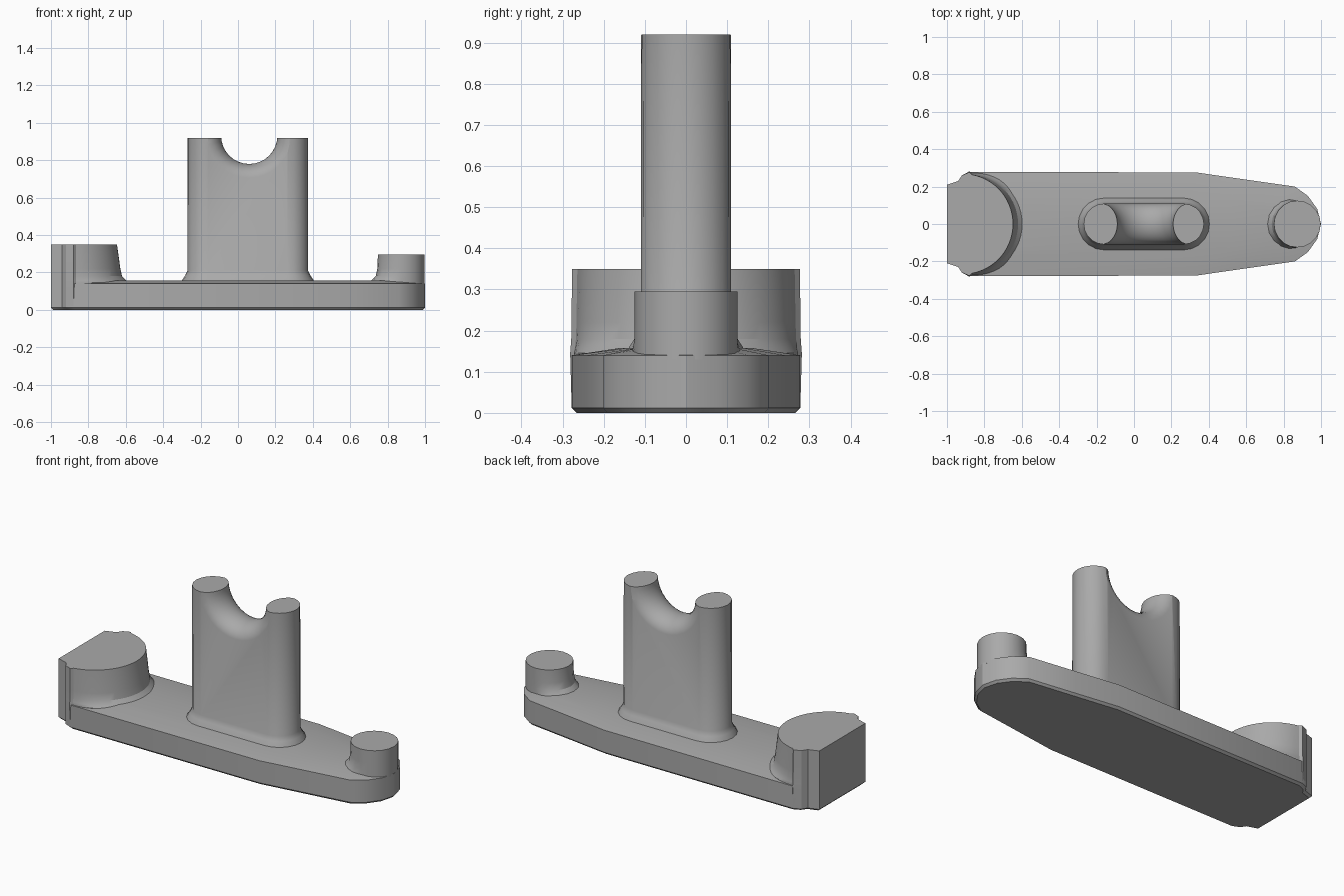
import bpy, bmesh
from math import sin, cos, pi, sqrt, radians

if "Cube" in bpy.data.objects:
    bpy.data.objects.remove(bpy.data.objects["Cube"])

grey = bpy.data.materials.new("plain grey")
grey.use_nodes = True
colour = (0.4, 0.4, 0.4, 1)
grey.diffuse_color = colour
grey.node_tree.nodes["Principled BSDF"].inputs["Base Color"].default_value = colour


def loft(name, rings):
    """Skin matching closed rings of points and cap both ends."""
    bm = bmesh.new()
    loops = [[bm.verts.new(p) for p in ring] for ring in rings]
    n = len(loops[0])
    for a, b in zip(loops, loops[1:]):
        for i in range(n):
            j = (i + 1) % n
            bm.faces.new((a[i], a[j], b[j], b[i]))
    bm.faces.new(loops[0])
    bm.faces.new(loops[-1])
    bmesh.ops.recalc_face_normals(bm, faces=bm.faces)
    mesh = bpy.data.meshes.new(name)
    bm.to_mesh(mesh)
    bm.free()
    mesh.materials.append(grey)
    ob = bpy.data.objects.new(name, mesh)
    bpy.context.collection.objects.link(ob)
    return ob


def smooth(ob, angle=28):
    bpy.ops.object.select_all(action='DESELECT')
    ob.select_set(True)
    bpy.context.view_layer.objects.active = ob
    bpy.ops.object.shade_smooth_by_angle(angle=radians(angle))


def mirrored(half):
    """Close a half outline, given from -x to +x, across the x axis."""
    return [(x, -y) for x, y in half] + [(x, y) for x, y in reversed(half) if y]


def arc(cx, r, start, end, steps):
    angles = [start + (end - start) * i / steps for i in range(steps + 1)]
    return [(cx + r * cos(a), r * sin(a)) for a in angles]


def inset(outline, d, z):
    """Shrink an outline towards its long axis."""
    return [(x * (1 - d), y * (1 - d / 0.28), z) for x, y in outline]


# Base plate with a tapered, rounded nose and a slightly crowned top
end_corner = [(-1, 0.21), (-0.94, 0.23), (-0.92, 0.26), (-0.88, 0.278)]
base = mirrored(end_corner + [(0.33, 0.276), (0.58, 0.24), (0.86, 0.2),
                              (0.93, 0.15), (0.98, 0.08), (1, 0)])
smooth(loft("base_plate", [inset(base, 0.012, 0), inset(base, 0, 0.012),
                           inset(base, 0, 0.14), inset(base, 0.12, 0.158)]))

# Raised end block with a rounded inner side and a foot fillet
cx, r = -0.9, 0.268
curve = [(x, y) for x, y in arc(cx, r, pi * 0.46, 0, 14)]
curve[-1] = (cx + r, 0)
block = mirrored(end_corner + curve)


def flared(outline, centre, side, amount, z):
    """Push out only the points on one side of a centre."""
    ring = []
    for x, y in outline:
        d = sqrt((x - centre) ** 2 + y * y)
        push = amount * max(0, side * (x - centre) / d)
        ring.append((x + push * (x - centre) / d, y + push * y / d, z))
    return ring


fillet = [(0.05, 0.145), (0.035, 0.157), (0.012, 0.18), (0.003, 0.22)]
smooth(loft("end_block",
            [flared(block, cx, 1, 0, 0.02)]
            + [flared(block, cx, 1, f, z) for f, z in fillet]
            + [flared(block, cx, 1, -0.015, 0.35)]))

# Small round boss on the nose
boss = arc(0.873, 0.125, 0, 2 * pi, 20)[:-1]
smooth(loft("nose_boss",
            [flared(boss, 0.873, -1, 0.06, 0.13)]
            + [flared(boss, 0.873, -1, f, z) for f, z in fillet[1:]]
            + [flared(boss, 0.873, -1, 0, 0.295)]))


# Upright pillar with rounded ends and a flared foot
def stadium(r, z):
    left, right = -0.16, 0.265
    pts = arc(right, r, -pi / 2, pi / 2, 10) + arc(left, r, pi / 2, 3 * pi / 2, 10)
    return [(x, y, z) for x, y in pts]


pillar = loft("upright_pillar", [stadium(0.145, 0.14), stadium(0.138, 0.16),
                                 stadium(0.122, 0.185), stadium(0.11, 0.21),
                                 stadium(0.109, 0.92)])

# Saddle: an hourglass cutter leaves a rounded, half-ring notch
rings = []
for k in range(-7, 8):
    y = 0.0165 * k
    rad = 0.24 - 0.09 * sqrt(max(0, 1 - (y / 0.112) ** 2))
    rings.append([(0.06 + rad * cos(t * pi / 16), y, 0.93 + rad * sin(t * pi / 16))
                  for t in range(32)])
cutter = loft("saddle_cutter", rings)
cutter.hide_render = True
cut = pillar.modifiers.new("saddle", 'BOOLEAN')
cut.operation = 'DIFFERENCE'
cut.solver = 'EXACT'
cut.object = cutter
bpy.ops.object.select_all(action='DESELECT')
pillar.select_set(True)
bpy.context.view_layer.objects.active = pillar
bpy.ops.object.modifier_apply(modifier=cut.name)
bpy.data.objects.remove(cutter)
smooth(pillar)
